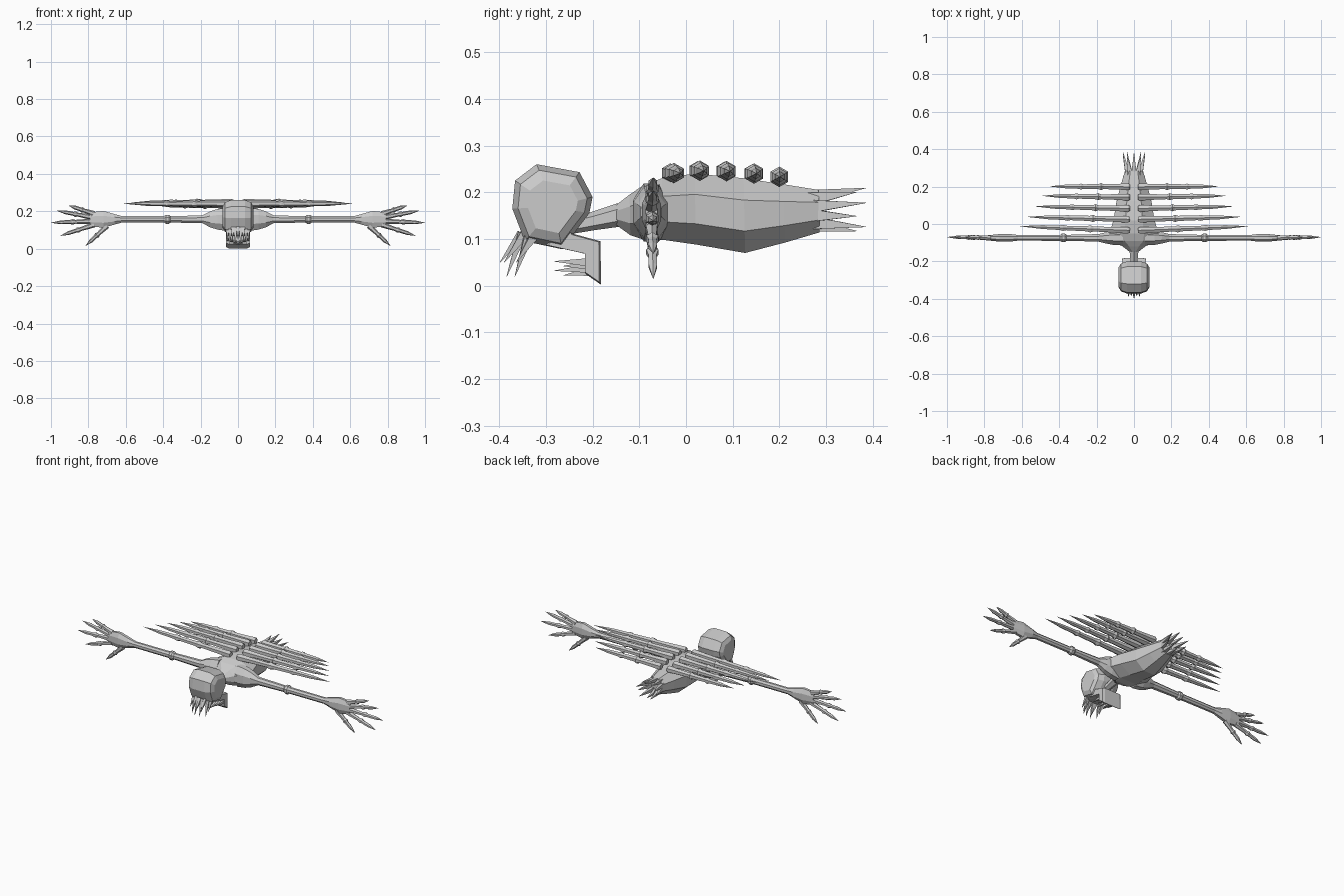
import bpy, bmesh, math
from mathutils import Vector

cube = bpy.data.objects.get("Cube")
if cube:
    bpy.data.objects.remove(cube)

bone = bpy.data.materials.new("bone grey")
bone.use_nodes = True
GREY = (0.6, 0.6, 0.6, 1)
bone.diffuse_color = GREY
bone.node_tree.nodes["Principled BSDF"].inputs["Base Color"].default_value = GREY


def finish(name, bm):
    bmesh.ops.remove_doubles(bm, verts=bm.verts, dist=0.0002)
    bmesh.ops.recalc_face_normals(bm, faces=bm.faces)
    mesh = bpy.data.meshes.new(name)
    bm.to_mesh(mesh)
    bm.free()
    mesh.materials.append(bone)
    obj = bpy.data.objects.new(name, mesh)
    bpy.context.collection.objects.link(obj)
    return obj


def skin(bm, loops):
    """Bridge a series of equal vertex loops and cap both ends."""
    rings = [[bm.verts.new(p) for p in loop] for loop in loops]
    n = len(rings[0])
    for a, b in zip(rings, rings[1:]):
        for i in range(n):
            j = (i + 1) % n
            bm.faces.new((a[i], a[j], b[j], b[i]))
    bm.faces.new(rings[0])
    bm.faces.new(rings[-1])


def tube(name, rings, sides=8):
    """Faceted limb through rings of (centre, half width, half height)."""
    axis = (Vector(rings[-1][0]) - Vector(rings[0][0])).normalized()
    u = axis.cross(Vector((0, 0, 1))).normalized()
    if abs(axis.x) > abs(axis.y):       # keep width along y for sideways limbs
        u = Vector((0, 1, 0))
    v = u.cross(axis).normalized()
    grow = 1 / math.cos(math.pi / sides)
    loops = []
    for c, ru, rv in rings:
        loop = []
        for i in range(sides):
            t = 2 * math.pi * (i + 0.5) / sides
            loop.append(Vector(c) + grow * (u * ru * math.cos(t) + v * rv * math.sin(t)))
        loops.append(loop)
    bm = bmesh.new()
    skin(bm, loops)
    return finish(name, bm)


def spike(name, base, tip, r, sides=4):
    return tube(name, [(base, r, r), (tip, 0.0005, 0.0005)], sides)


def slab(name, profile, slices):
    """Side profile (y, z) carried across x, shrunk per slice about its middle."""
    cy = sum(p[0] for p in profile) / len(profile)
    cz = sum(p[1] for p in profile) / len(profile)
    bm = bmesh.new()
    skin(bm, [[(x, cy + (y - cy) * k, cz + (z - cz) * k) for y, z in profile]
              for x, k in slices])
    return finish(name, bm)


# Torso: (y, half width, bottom, top)
torso = [(-0.15, 0.022, 0.13, 0.172), (-0.12, 0.06, 0.108, 0.195),
         (-0.09, 0.12, 0.098, 0.215), (-0.05, 0.13, 0.098, 0.23),
         (0.02, 0.11, 0.088, 0.24), (0.125, 0.092, 0.07, 0.23),
         (0.21, 0.07, 0.092, 0.217), (0.285, 0.048, 0.114, 0.205)]
tube("torso", [((0, y, (lo + hi) / 2), w, (hi - lo) / 2) for y, w, lo, hi in torso])

# Neck
tube("neck", [((0, -0.27, 0.123), 0.018, 0.014), ((0, -0.2, 0.138), 0.018, 0.017),
              ((0, -0.14, 0.152), 0.024, 0.022)], 6)

# Ragged tail end: a ring of spikes
for i in range(10):
    t = 2 * math.pi * (i + 0.5) / 10
    c, s = math.cos(t), math.sin(t)
    spike("tail_spike", (0.034 * c, 0.265, 0.16 + 0.031 * s),
          (0.062 * c, 0.385 - 0.02 * (i % 2), 0.163 + 0.046 * s), 0.014)

# Skull and hanging jaw
cranium = [(-0.32, 0.26), (-0.228, 0.243), (-0.2, 0.19), (-0.207, 0.155),
           (-0.245, 0.105), (-0.265, 0.078), (-0.345, 0.095), (-0.372, 0.165),
           (-0.366, 0.225)]
slab("skull", cranium, [(-0.082, 0.62), (-0.07, 0.86), (-0.038, 1),
                        (0.038, 1), (0.07, 0.86), (0.082, 0.62)])
jaw = [(-0.3, 0.087), (-0.215, 0.068), (-0.215, 0.025), (-0.182, 0.002),
       (-0.183, 0.095), (-0.245, 0.112), (-0.27, 0.14)]
slab("jaw", jaw, [(-0.063, 0.92), (-0.05, 1), (0.05, 1), (0.063, 0.92)])

# Teeth in curved rows
for i in range(9):
    f = (i - 4) / 4
    x = 0.054 * f
    long = i % 2
    spike("upper_tooth", (x, -0.352 + 0.03 * f * f, 0.112),
          (x * 1.1, -0.398 + 0.035 * f * f + 0.012 * long, 0.05 - 0.03 * long), 0.01)
for i in range(7):
    f = (i - 3) / 3
    x = 0.05 * f
    spike("lower_tooth", (x, -0.208, 0.03 + 0.02 * abs(f)),
          (x, -0.282 + 0.02 * (i % 2), 0.022 + 0.03 * abs(f)), 0.009)

# Arm: (x, half depth, half height)
arm = [(0.06, 0.04, 0.062), (0.11, 0.038, 0.055), (0.15, 0.03, 0.042),
       (0.19, 0.02, 0.021), (0.36, 0.016, 0.017), (0.37, 0.023, 0.024),
       (0.385, 0.023, 0.024), (0.395, 0.016, 0.017), (0.62, 0.015, 0.017),
       (0.66, 0.02, 0.028), (0.72, 0.02, 0.045), (0.79, 0.013, 0.037)]
# Finger: base x, base z, tip x, tip z
fingers = [(0.77, 0.187, 0.905, 0.231), (0.78, 0.168, 0.968, 0.203),
           (0.78, 0.147, 1.0, 0.139), (0.77, 0.128, 0.95, 0.069),
           (0.7, 0.122, 0.815, 0.015)]
# Back limb: root y, tip y, z, tip x
back_limbs = [(-0.034, -0.012, 0.241, 0.61), (0.025, 0.038, 0.246, 0.57),
              (0.083, 0.094, 0.245, 0.53), (0.143, 0.151, 0.24, 0.49),
              (0.199, 0.201, 0.233, 0.45)]

for s, side in ((1, "left"), (-1, "right")):
    tube(side + "_arm", [((s * x, -0.074, 0.157), ry, rz) for x, ry, rz in arm])

    for bx, bz, tx, tz in fingers:
        a, b = Vector((s * bx, -0.074, bz)), Vector((s * tx, -0.07, tz))
        widths = [(0, 0.013), (0.4, 0.009), (0.47, 0.013), (0.54, 0.009),
                  (0.75, 0.009), (1, 0.0005)]
        tube(side + "_finger", [(a.lerp(b, t), r, r) for t, r in widths], 6)

    for ry, ty, z, tx in back_limbs:
        a, b = Vector((s * 0.022, ry, z)), Vector((s * tx, ty, z))
        widths = [(0, 0.013), (0.02, 0.018), (0.16, 0.015), (0.33, 0.013),
                  (0.36, 0.019), (0.39, 0.014), (0.58, 0.012), (0.61, 0.016),
                  (0.64, 0.012), (0.8, 0.01), (1, 0.0005)]
        tube(side + "_back_limb", [(a.lerp(b, t), r, r) for t, r in widths], 6)
